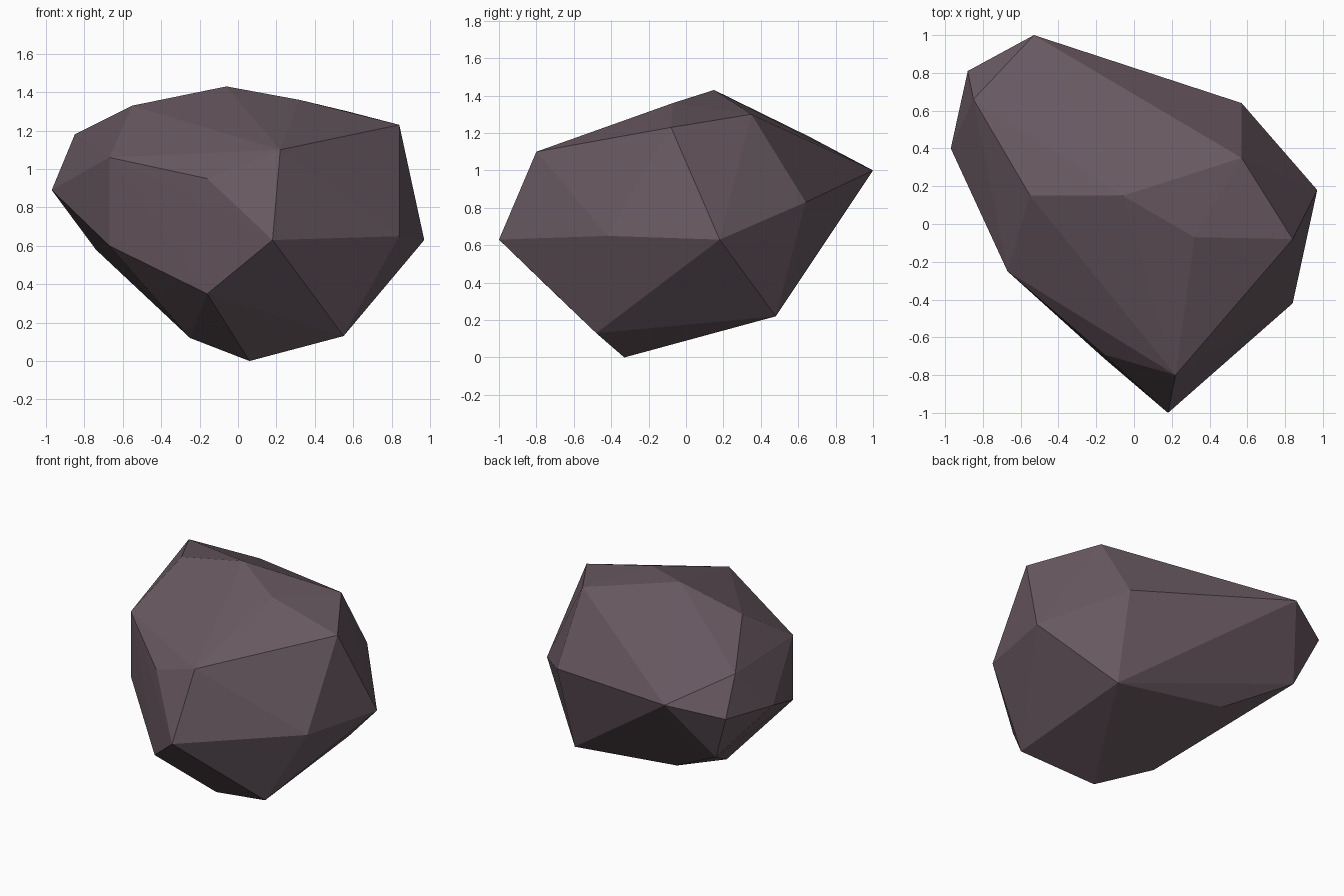
import bpy
import bmesh

# Remove the default object if the scene has it
default_cube = bpy.data.objects.get("Cube")
if default_cube:
    bpy.data.objects.remove(default_cube, do_unlink=True)


def flat_material(name, colour):
    """Make a matte material with one flat colour."""
    material = bpy.data.materials.new(name)
    material.use_nodes = True
    material.diffuse_color = colour
    shader = material.node_tree.nodes["Principled BSDF"]
    shader.inputs["Base Color"].default_value = colour
    shader.inputs["Roughness"].default_value = 0.9
    return material


def faceted_stone(name, corners, material):
    """Wrap a tight faceted skin around the given corner points."""
    bm = bmesh.new()
    for corner in corners:
        bm.verts.new(corner)
    hull = bmesh.ops.convex_hull(bm, input=bm.verts[:])
    # Drop any corner that ended up inside the skin
    loose = [v for v in bm.verts if not v.link_faces]
    bmesh.ops.delete(bm, geom=loose, context="VERTS")
    bmesh.ops.recalc_face_normals(bm, faces=bm.faces[:])
    for face in bm.faces:
        face.smooth = False
    mesh = bpy.data.meshes.new(name)
    bm.to_mesh(mesh)
    bm.free()
    mesh.materials.append(material)
    stone = bpy.data.objects.new(name, mesh)
    bpy.context.collection.objects.link(stone)
    return stone


# Underside corners, where the stone narrows to its resting point
underside = [
    (0.06, -0.33, 0), (0.55, -0.48, 0.13), (0.54, 0.48, 0.22),
    (-0.25, -0.1, 0.12), (-0.3, 0.53, 0.33), (-0.16, -0.71, 0.35),
]

# Waist corners, around the widest part
waist = [
    (0.18, -1, 0.63), (0.84, -0.42, 0.65), (0.97, 0.18, 0.63),
    (0.57, 0.64, 0.83), (-0.74, 0.72, 0.58), (-0.67, -0.25, 0.6),
    (-0.97, 0.4, 0.89), (-0.88, 0.81, 0.92), (-0.53, 1, 1),
]

# Shoulder corners, where the sides turn into the top
shoulder = [
    (-0.16, -0.69, 0.95), (0.22, -0.8, 1.1), (0.84, -0.08, 1.23),
    (-0.85, 0.66, 1.18), (-0.67, -0.25, 1.06),
]

# Crown corners, along the sloping top
crown = [
    (-0.55, 0.15, 1.33), (-0.06, 0.15, 1.43),
    (0.32, -0.07, 1.36), (0.57, 0.35, 1.3),
]

stone_colour = flat_material("dusky_mauve_stone", (0.14, 0.1, 0.12, 1))
faceted_stone("rock", underside + waist + shoulder + crown, stone_colour)
